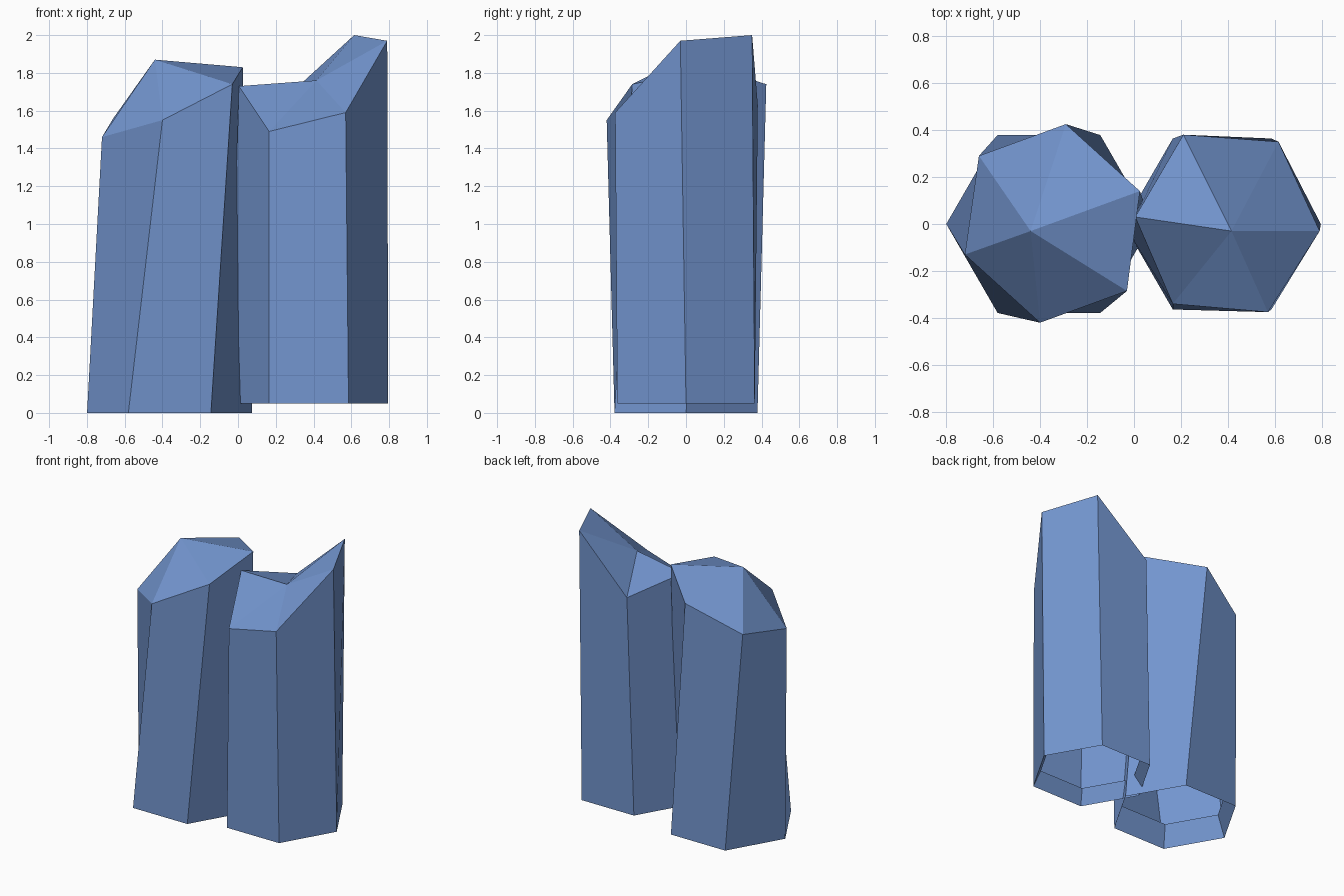
import bpy
import math

if "Cube" in bpy.data.objects:
    bpy.data.objects.remove(bpy.data.objects["Cube"])

mat = bpy.data.materials.new("blue_crystal")
mat.diffuse_color = (0.17, 0.30, 0.62, 1)
mat.use_nodes = True
mat.node_tree.nodes["Principled BSDF"].inputs["Base Color"].default_value = mat.diffuse_color


def crystal(name, centre_x, radius, base_z, lip_z, rim, apex):
    """Six-sided column: folded-in lip, hexagon base, irregular rim, apex fan."""
    def hexagon(r, z):
        # counter-clockwise from -x
        return [(centre_x + r * math.cos(math.pi + i * math.pi / 3),
                 r * math.sin(math.pi + i * math.pi / 3), z) for i in range(6)]

    verts = hexagon(radius * 0.87, lip_z) + hexagon(radius, base_z) + rim + [apex]
    faces = []
    for ring in (0, 6):
        for i in range(6):
            j = (i + 1) % 6
            faces.append((ring + i, ring + j, ring + 6 + j, ring + 6 + i))
    faces += [(12 + i, 12 + (i + 1) % 6, 18) for i in range(6)]
    mesh = bpy.data.meshes.new(name)
    mesh.from_pydata(verts, [], faces)
    mesh.materials.append(mat)
    obj = bpy.data.objects.new(name, mesh)
    bpy.context.collection.objects.link(obj)
    return obj


# Left column, slightly twisted with a domed tip
crystal("left_crystal", -0.362, 0.437, 0.0, 0.16,
        [(-0.72, -0.13, 1.46), (-0.40, -0.42, 1.55), (-0.03, -0.285, 1.74),
         (0.025, 0.14, 1.83), (-0.29, 0.425, 1.74), (-0.66, 0.29, 1.56)],
        (-0.44, -0.03, 1.87))

# Right column, raised a little, with a dished slanted tip
crystal("right_crystal", 0.375, 0.42, 0.05, 0.16,
        [(0.005, 0.03, 1.73), (0.165, -0.34, 1.49), (0.57, -0.375, 1.59),
         (0.79, -0.03, 1.97), (0.615, 0.35, 2.0), (0.21, 0.38, 1.63)],
        (0.415, -0.03, 1.76))
